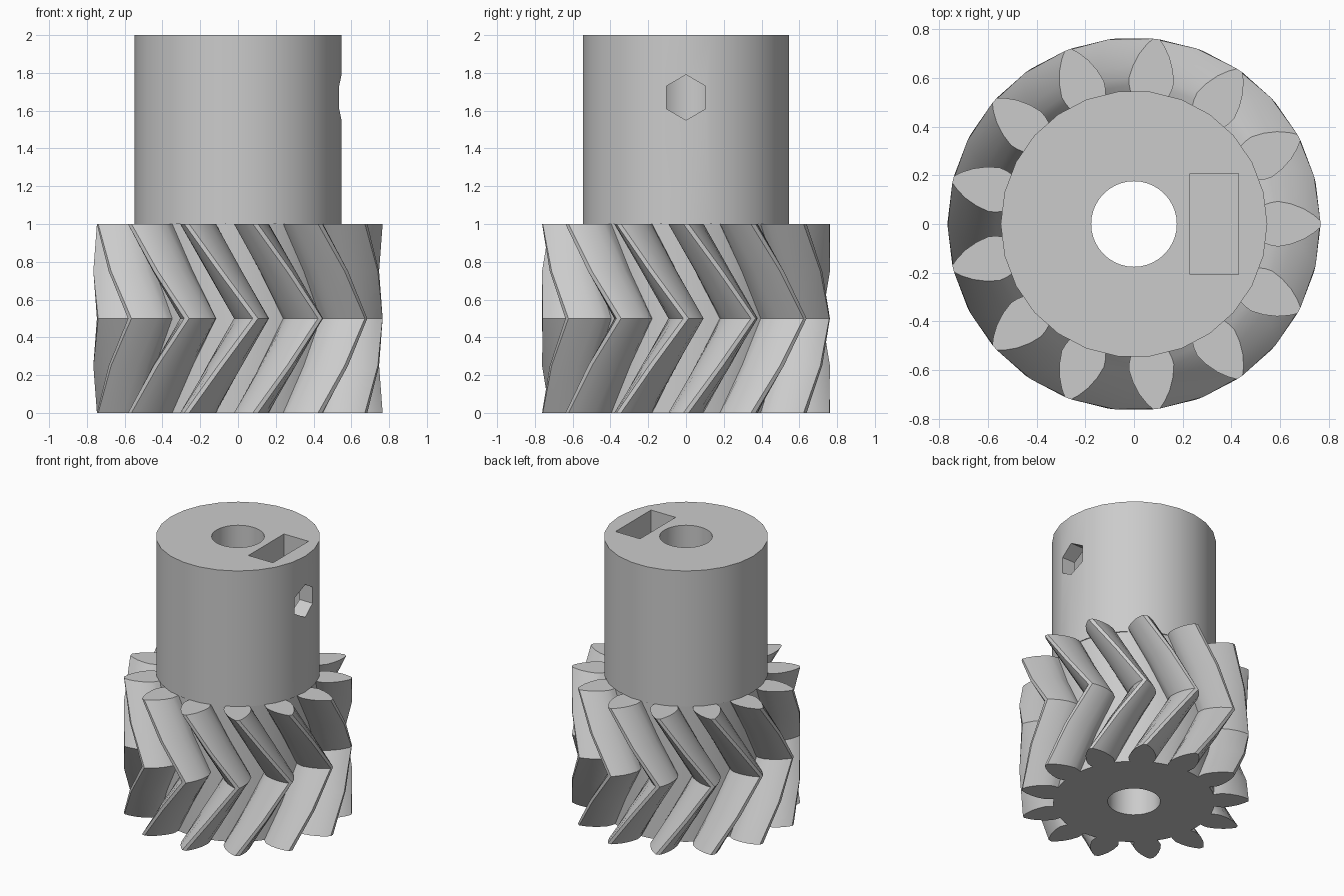
import bpy
import bmesh
from math import cos, sin, pi, asin

old = bpy.data.objects.get("Cube")
if old:
    bpy.data.objects.remove(old, do_unlink=True)

TEETH = 13
PITCH = 2 * pi / TEETH
HUB_R = 0.548

# One flat grey for the whole part
grey = bpy.data.materials.new("plain_grey")
grey.use_nodes = True
colour = (0.6, 0.6, 0.6, 1)
grey.diffuse_color = colour
grey.node_tree.nodes["Principled BSDF"].inputs["Base Color"].default_value = colour


def make_object(name, bm):
    bmesh.ops.recalc_face_normals(bm, faces=bm.faces)
    mesh = bpy.data.meshes.new(name)
    bm.to_mesh(mesh)
    bm.free()
    mesh.materials.append(grey)
    obj = bpy.data.objects.new(name, mesh)
    bpy.context.collection.objects.link(obj)
    return obj


def loft(name, rings):
    """Skin equal-length rings of points and cap both ends."""
    bm = bmesh.new()
    loops = [[bm.verts.new(p) for p in ring] for ring in rings]
    count = len(loops[0])
    for low, high in zip(loops, loops[1:]):
        for i in range(count):
            j = (i + 1) % count
            bm.faces.new((low[i], low[j], high[j], high[i]))
    bm.faces.new(loops[0][::-1])
    bm.faces.new(loops[-1])
    return make_object(name, bm)


def circle(radius, sides, z):
    return [(radius * cos(2 * pi * i / sides), radius * sin(2 * pi * i / sides), z)
            for i in range(sides)]


def cut(target, cutter):
    cutter.hide_render = True
    mod = target.modifiers.new("cut", "BOOLEAN")
    mod.operation = "DIFFERENCE"
    mod.solver = "EXACT"
    mod.object = cutter
    bpy.context.view_layer.objects.active = target
    bpy.ops.object.modifier_apply(modifier=mod.name)
    bpy.data.objects.remove(cutter, do_unlink=True)


# Half tooth: (radius, half width), slightly undercut at the root
FLANK = [(0.54, 0.078), (0.57, 0.088), (0.60, 0.093), (0.65, 0.083),
         (0.70, 0.063), (0.74, 0.037), (0.766, 0.014)]


def gear_ring(turn, z):
    side = [(r, asin(w / r)) for r, w in FLANK]
    tooth = [(r, -a) for r, a in side] + [(r, a) for r, a in reversed(side)]
    tooth.append((FLANK[0][0], PITCH / 2))
    return [(r * cos(a + k * PITCH + turn), r * sin(a + k * PITCH + turn), z)
            for k in range(TEETH) for r, a in tooth]


# Herringbone gear: twists one pitch to mid height and back
gear = loft("herringbone_gear",
            [gear_ring(PITCH * (1 - abs(i - 2) / 2), i / 4) for i in range(5)])
cut(gear, loft("gear_bore_cutter", [circle(0.176, 40, z) for z in (-0.1, 1.1)]))

# Hub with shaft bore, nut slot and screw hole
hub = loft("hub", [circle(HUB_R, 26, z) for z in (1, 2)])
cut(hub, loft("hub_bore_cutter", [circle(0.176, 40, z) for z in (0.9, 2.1)]))
cut(hub, loft("nut_slot_cutter",
              [[(0.23, -0.207, z), (0.43, -0.207, z), (0.43, 0.207, z), (0.23, 0.207, z)]
               for z in (1.45, 2.1)]))
cut(hub, loft("screw_hole_cutter",
              [[(x, y, 1.67 + z) for z, y, _ in circle(0.12, 6, 0)] for x in (0.02, 0.7)]))

# Smooth curved walls, keep corners crisp
bpy.ops.object.select_all(action="DESELECT")
for obj in (gear, hub):
    obj.select_set(True)
    bpy.context.view_layer.objects.active = obj
bpy.ops.object.shade_smooth_by_angle(angle=pi / 6)
